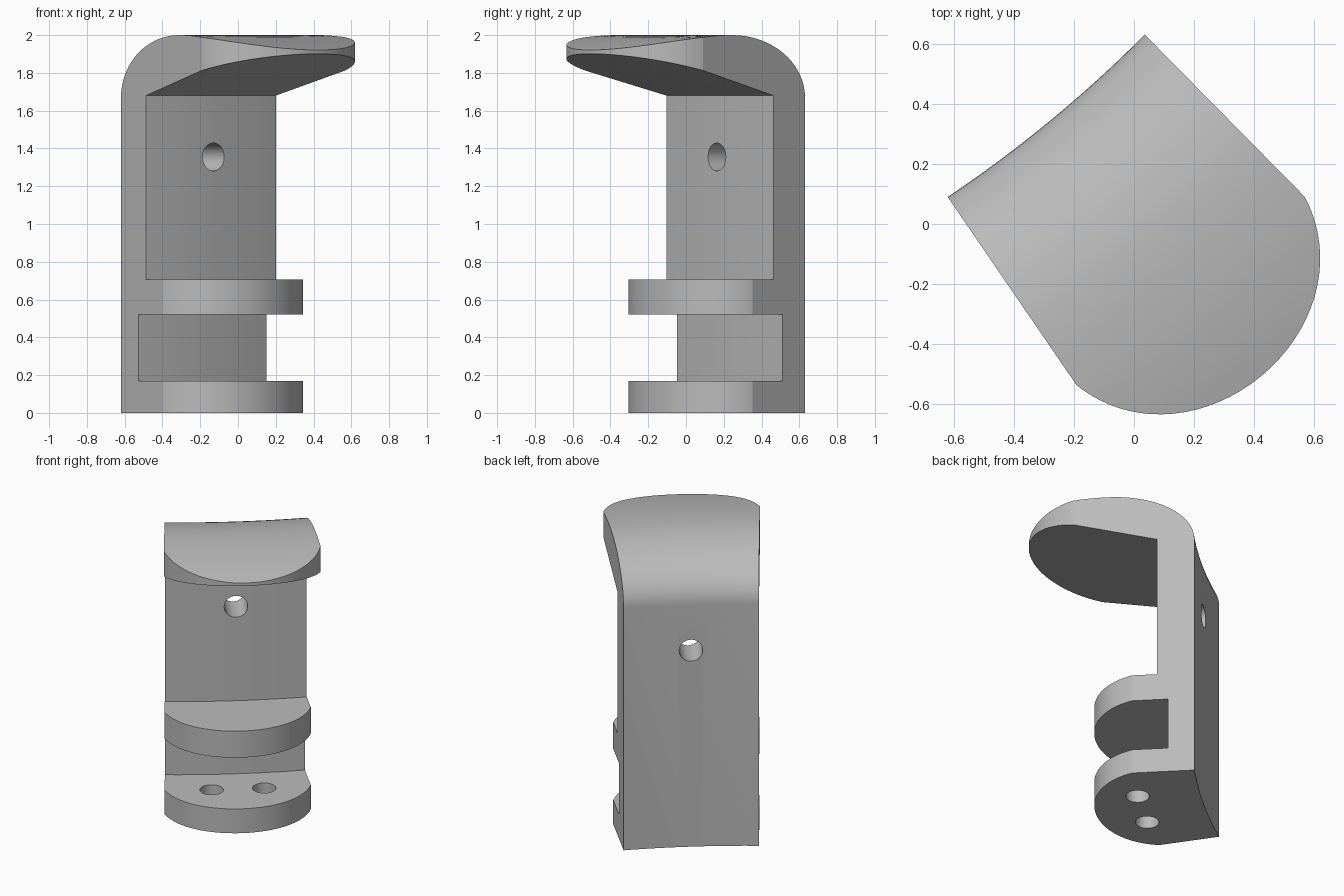
import bpy, bmesh, math
from mathutils import Vector, Matrix

cube = bpy.data.objects.get("Cube")
if cube:
    bpy.data.objects.remove(cube)

# Local frame: the bracket faces diagonally, its sides flare towards the front
BACK_MID = Vector((-0.292, 0.36, 0))
TURN = math.radians(-50.5)
FWD = Vector((math.cos(TURN), math.sin(TURN), 0))
SIDE = Vector((-FWD.y, FWD.x, 0))
HALF, FLARE, SAG = 0.4245, 0.0892, 0.021


def place(v, depth, z):
    return BACK_MID + FWD * depth + SIDE * v * (HALF + FLARE * depth) + Vector((0, 0, z))


def rounded_front(v, start, offset):
    """Depth of a circular front edge that begins at the flared sides."""
    half = HALF + FLARE * start
    return start + math.sqrt(half**2 * (1 - v * v) + offset**2) - offset


def section(v):
    """Closed depth/height outline of the bracket at one place across it."""
    dent = SAG * (1 - v * v)
    wall, groove = 0.234 + dent, 0.165 + dent
    ledge = rounded_front(v, 0.387, 0.17)
    tip = rounded_front(v, 0.755, 0.145)
    pts = [(dent, 0), (ledge, 0), (ledge, 0.168), (groove, 0.168),
           (groove, 0.522), (ledge, 0.522), (ledge, 0.705), (wall, 0.705),
           (wall, 1.68), (tip, 1.68 + 0.255 * (tip - wall))]
    # Gently falling top, then the elliptical shoulder at the back
    crest = 0.54 + dent
    for i in range(8):
        d = tip + (crest - tip) * i / 8
        pts.append((d, 2 - 0.25 * (d - crest)**2))
    for i in range(19):
        a = math.pi / 2 * (1 - i / 18)
        pts.append((dent + 0.54 * (1 - math.cos(a)), 1.67 + 0.33 * math.sin(a)))
    return pts


# Bracket body, lofted across its width
COLUMNS = 40
bm = bmesh.new()
rows = []
for i in range(COLUMNS + 1):
    v = -math.cos(math.pi * i / COLUMNS)
    rows.append([bm.verts.new(place(v, d, z)) for d, z in section(v)])
for a, b in zip(rows, rows[1:]):
    for j in range(len(a)):
        k = (j + 1) % len(a)
        bm.faces.new((a[j], a[k], b[k], b[j]))
bm.faces.new(rows[0])
bm.faces.new(rows[-1])
bmesh.ops.recalc_face_normals(bm, faces=bm.faces)
mesh = bpy.data.meshes.new("bracket_body")
bm.to_mesh(mesh)
bm.free()
body = bpy.data.objects.new("bracket_body", mesh)
bpy.context.collection.objects.link(body)

grey = bpy.data.materials.new("plain grey")
grey.use_nodes = True
grey.diffuse_color = (0.5, 0.5, 0.5, 1)
grey.node_tree.nodes["Principled BSDF"].inputs["Base Color"].default_value = (0.5, 0.5, 0.5, 1)
mesh.materials.append(grey)


def drill(name, center, axis, length, radius=0.074):
    """Cut a round hole through the body."""
    bpy.ops.mesh.primitive_cylinder_add(vertices=40, radius=radius, depth=length)
    cutter = bpy.context.object
    cutter.name = name
    cutter.hide_render = True
    cutter.matrix_world = Matrix.Translation(center) @ axis.to_track_quat("Z", "Y").to_matrix().to_4x4()
    cutter.data.materials.append(grey)
    bpy.context.view_layer.update()
    mod = body.modifiers.new(name, "BOOLEAN")
    mod.operation, mod.solver, mod.object = "DIFFERENCE", "EXACT", cutter
    bpy.context.view_layer.objects.active = body
    bpy.ops.object.modifier_apply(modifier=name)
    bpy.data.objects.remove(cutter)


# One hole through the wall, two through the lowest ledge
drill("wall_hole", place(0, 0.13, 1.355), FWD, 0.6)
for side in (-1, 1):
    drill("ledge_hole", BACK_MID + FWD * 0.41 + SIDE * 0.165 * side + Vector((0, 0, 0.08)),
          Vector((0, 0, 1)), 0.3)

bpy.ops.object.select_all(action="DESELECT")
body.select_set(True)
bpy.context.view_layer.objects.active = body
bpy.ops.object.shade_smooth_by_angle(angle=math.radians(17))
